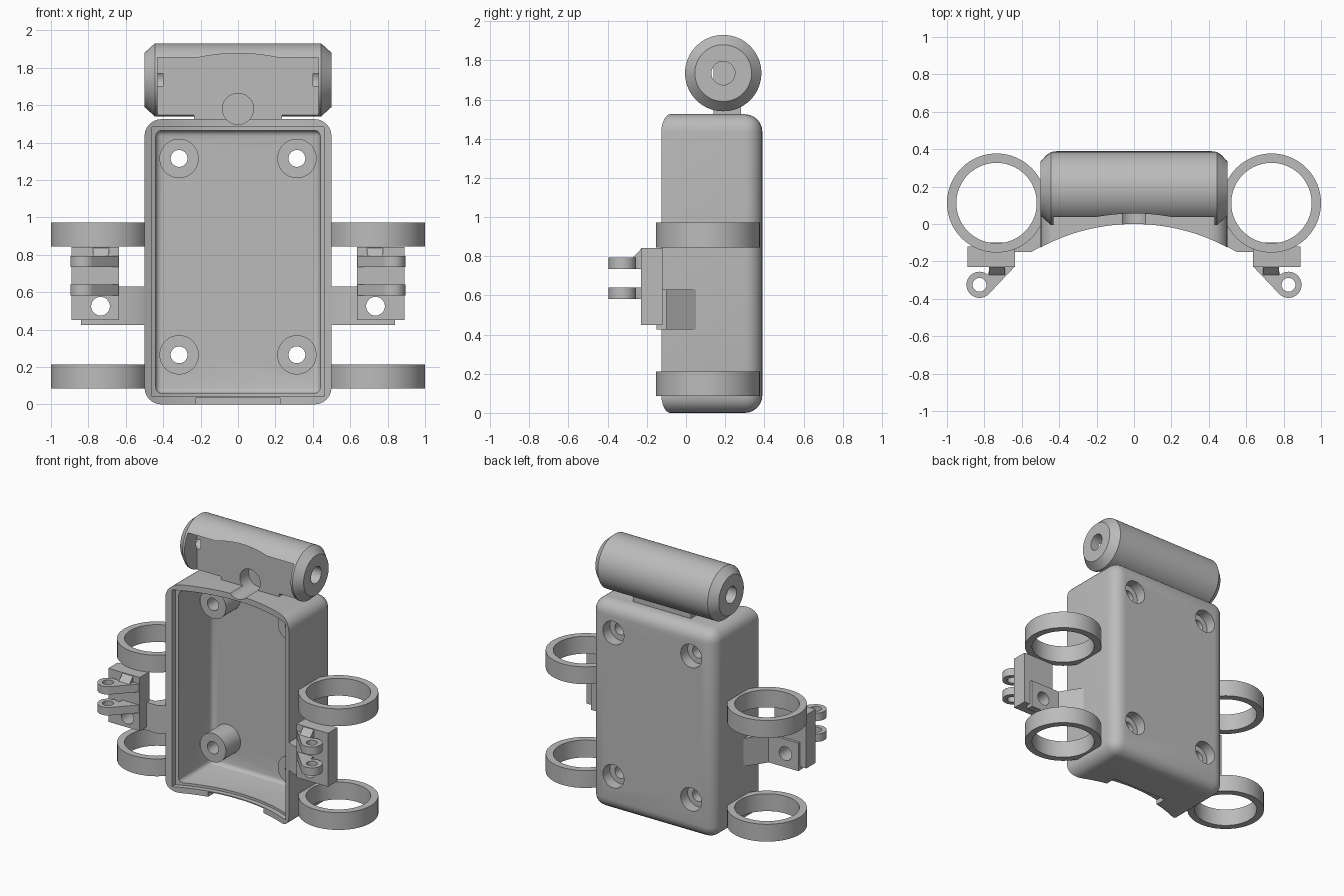
import bpy, bmesh, math
from mathutils import Vector

if "Cube" in bpy.data.objects:
    bpy.data.objects.remove(bpy.data.objects["Cube"])

grey = bpy.data.materials.new("plain grey")
grey.use_nodes = True
grey.diffuse_color = (0.5, 0.5, 0.5, 1)
grey.node_tree.nodes["Principled BSDF"].inputs["Base Color"].default_value = (0.5, 0.5, 0.5, 1)


def finish(bm, name):
    bmesh.ops.recalc_face_normals(bm, faces=bm.faces)
    me = bpy.data.meshes.new(name)
    bm.to_mesh(me)
    bm.free()
    me.materials.append(grey)
    ob = bpy.data.objects.new(name, me)
    bpy.context.collection.objects.link(ob)
    return ob


def prism(name, pts, axis, lo, hi):
    """Extrude a 2D outline along an axis; the outline uses the other two axes in order."""
    def place(p, d):
        v = list(p)
        v.insert("xyz".index(axis), d)
        return v
    bm = bmesh.new()
    face = bm.faces.new([bm.verts.new(place(p, lo)) for p in pts])
    new = bmesh.ops.extrude_face_region(bm, geom=[face])["geom"]
    bmesh.ops.translate(bm, vec=place((0, 0), hi - lo),
                        verts=[g for g in new if isinstance(g, bmesh.types.BMVert)])
    return finish(bm, name)


def circle(u, v, r, n=48, start=0, end=360):
    full = end - start == 360
    steps = n if full else n - 1
    return [(u + r * math.cos(math.radians(start + (end - start) * i / steps)),
             v + r * math.sin(math.radians(start + (end - start) * i / steps))) for i in range(n)]


def rect(u0, u1, v0, v1):
    return [(u0, v0), (u1, v0), (u1, v1), (u0, v1)]


def cyl(name, axis, u, v, r, lo, hi, n=48):
    return prism(name, circle(u, v, r, n), axis, lo, hi)


def rounded_box(name, xr, y, z, radius, segments=6):
    """Box with rounded edges everywhere except around its front face."""
    ob = prism(name, rect(-xr, xr, *z), "y", *y)
    bm = bmesh.new()
    bm.from_mesh(ob.data)
    edges = [e for e in bm.edges if max(v.co.y for v in e.verts) > y[0] + 0.01]
    bmesh.ops.bevel(bm, geom=edges, offset=radius, segments=segments, profile=0.5, affect='EDGES')
    bm.to_mesh(ob.data)
    bm.free()
    return ob


def boolean(ob, cutter, op='DIFFERENCE', keep=False):
    mod = ob.modifiers.new("cut", 'BOOLEAN')
    mod.operation, mod.object, mod.solver = op, cutter, 'EXACT'
    bpy.context.view_layer.objects.active = ob
    bpy.ops.object.modifier_apply(modifier=mod.name)
    if not keep:
        bpy.data.objects.remove(cutter)


parts = []
ARC = 1.06  # radius of the hollow across the open front

# Case: rounded tray with a curved front rim
case = rounded_box("case", 0.5, (-0.3, 0.39), (0, 1.525), 0.09)
boolean(case, rounded_box("cavity", 0.44, (-0.5, 0.33), (0.06, 1.465), 0.03, 3))
boolean(case, cyl("front_hollow", "z", 0, -ARC, ARC, -0.2, 1.8, 160))
rebate = prism("rebate", rect(-0.46, 0.46, 0.042, 1.483), "y", -0.4, 0.3)
boolean(rebate, cyl("rebate_depth", "z", 0, -ARC, ARC + 0.035, -0.2, 1.8, 160), 'INTERSECT')
boolean(case, rebate)
boolean(case, prism("bottom_notch", rect(-0.225, 0.225, -0.1, 0.035), "y", -0.2, 0.06))
parts.append(case)

# Standoffs with screw holes and counterbores through the back
for x in (-0.315, 0.315):
    for z in (0.265, 1.315):
        post = cyl("standoff", "y", x, z, 0.105, 0.16, 0.34)
        recess = cyl("counterbore", "y", x, z, 0.085, 0.31, 0.5)
        hole = cyl("screw_hole", "y", x, z, 0.045, -0.1, 0.5)
        for ob in (post, case):
            boolean(ob, recess, keep=True)
            boolean(ob, hole, keep=True)
        for c in (recess, hole):
            bpy.data.objects.remove(c)
        parts.append(post)

# Barrel with chamfered ends, lying across the top
BY, BZ = 0.19, 1.735
bm = bmesh.new()
rings = [[bm.verts.new((x, *p)) for p in circle(BY, BZ, r, 64)]
         for x, r in ((-0.5, 0.145), (-0.445, 0.195), (0.445, 0.195), (0.5, 0.145))]
for a, b in zip(rings, rings[1:]):
    for i in range(64):
        bm.faces.new((a[i - 1], a[i], b[i], b[i - 1]))
bm.faces.new(rings[0])
bm.faces.new(rings[-1])
barrel = finish(bm, "barrel")
arch = [(0.21 * t / 8, 1.855 + 0.022 * (1 - (t / 8) ** 2)) for t in range(8, -9, -1)]
outline = [(-0.43, 1.535), (0.43, 1.535), (0.43, 1.855)] + arch + [(-0.43, 1.855)]
boolean(barrel, prism("barrel_recess", outline, "y", -0.2, 0.14))
for s in (-1, 1):
    lo, hi = sorted((s * 0.4, s * 0.6))
    boolean(barrel, cyl("end_hole", "x", BY, BZ, 0.06, lo, hi))

# Neck joining barrel to case, with a wire hole
neck = prism("neck", rect(-0.235, 0.235, 0.14, 0.28), "z", 1.5, 1.6)
wire = cyl("wire_hole", "y", 0, 1.58, 0.083, -0.1, 0.24)
for ob in (barrel, neck, case):
    boolean(ob, wire, keep=True)
bpy.data.objects.remove(wire)
parts += [barrel, neck]

for s, side in ((1, "left"), (-1, "right")):
    def flip(pts):
        return [(s * u, v) for u, v in pts]

    # Strap rings
    for z, level in ((0.085, "lower"), (0.845, "upper")):
        ring = cyl(f"{side}_{level}_ring", "z", s * 0.735, 0.112, 0.265, z, z + 0.127, 64)
        boolean(ring, cyl("bore", "z", s * 0.735, 0.112, 0.215, z - 0.1, z + 0.3, 64))
        parts.append(ring)

    # Side arm flaring into the case, and the hinge block on it
    arm = prism(f"{side}_arm", flip([(0.47, -0.105), (0.55, -0.15), (0.84, -0.15), (0.84, -0.1),
                                     (0.6, -0.1), (0.5, 0.05), (0.47, 0.05)]), "z", 0.425, 0.63)
    block = prism(f"{side}_hinge_block", flip(rect(0.635, 0.89, -0.23, -0.12)), "z", 0.45, 0.842)
    bolt = cyl("bolt_hole", "y", s * 0.735, 0.525, 0.05, -0.5, 0.1)
    for ob in (arm, block):
        boolean(ob, bolt, keep=True)
    bpy.data.objects.remove(bolt)
    parts += [arm, block]

    # Two hinge lugs and the sloped web above them
    shape = circle(0.826, -0.325, 0.07, 28, 225, 490) + [(0.77, -0.225), (0.635, -0.225)]
    for z, level in ((0.582, "lower"), (0.735, "upper")):
        lug = prism(f"{side}_{level}_lug", flip(shape), "z", z, z + 0.058)
        boolean(lug, cyl("pin_hole", "z", s * 0.826, -0.325, 0.037, z - 0.1, z + 0.2, 32))
        parts.append(lug)
    x0, x1 = sorted((s * 0.69, s * 0.775))
    parts.append(prism(f"{side}_web", [(-0.225, 0.74), (-0.28, 0.74), (-0.28, 0.785), (-0.225, 0.842)],
                       "x", x0, x1))

# Smooth the round surfaces, keep edges sharp
bpy.ops.object.select_all(action='DESELECT')
for ob in parts:
    ob.select_set(True)
bpy.context.view_layer.objects.active = case
bpy.ops.object.shade_smooth_by_angle(angle=math.radians(30))
